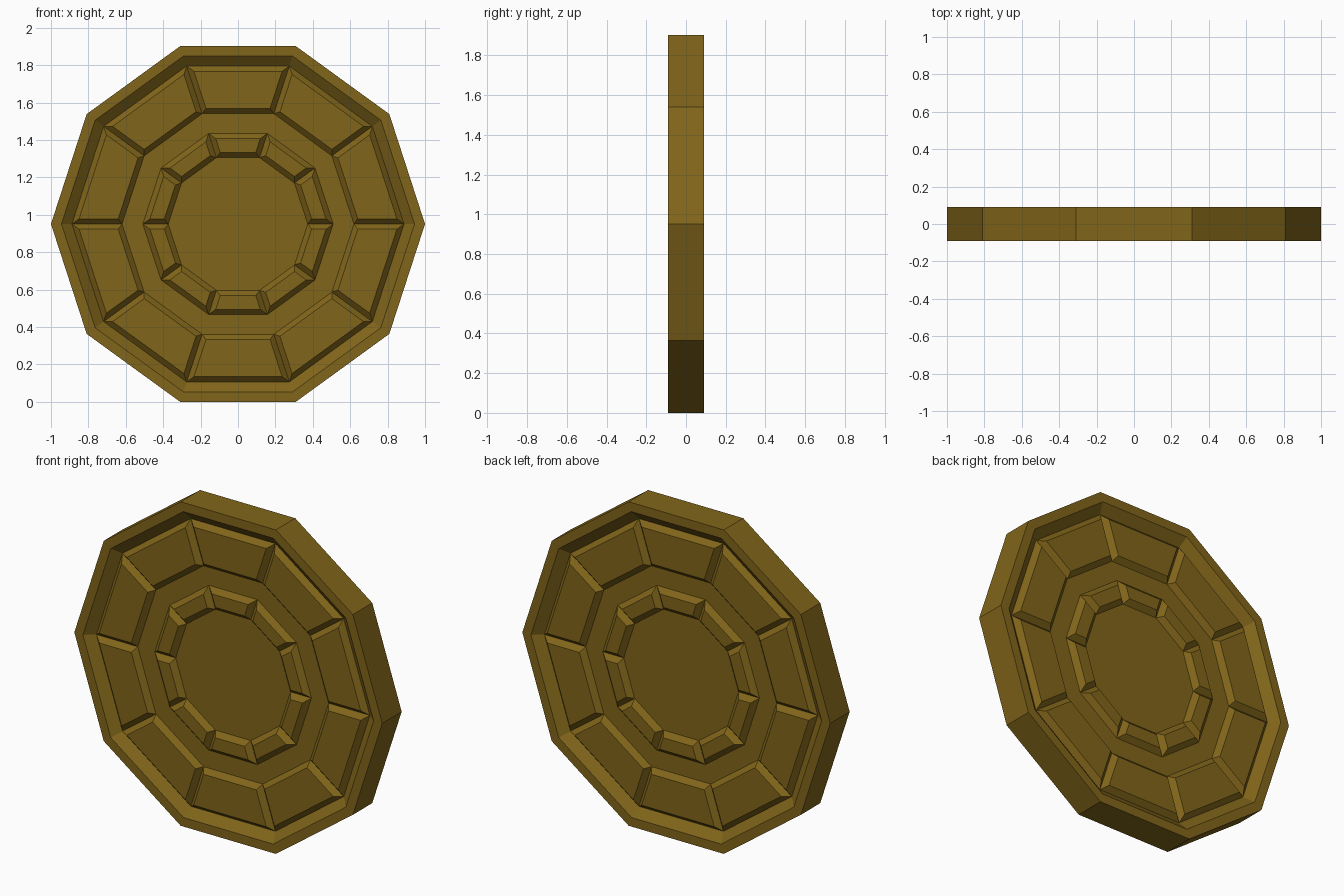
import bpy, bmesh, math

if "Cube" in bpy.data.objects:
    bpy.data.objects.remove(bpy.data.objects["Cube"])

SIDES = 10
CZ = math.cos(math.radians(18))   # centre height so the flat bottom edge sits on z = 0
# (corner radius, y offset from the middle plane) of each ring, from the rim inwards
PROFILE = [(1.0, 0.09), (0.944, 0.09), (0.888, 0.045), (0.62, 0.045),
           (0.509, 0.045), (0.373, 0.045)]
PANEL_BANDS = (2, 4)              # bands whose segments become raised panels

bm = bmesh.new()


def ring(radius, y):
    return [bm.verts.new((radius * math.cos(math.tau * i / SIDES), y,
                          CZ + radius * math.sin(math.tau * i / SIDES)))
            for i in range(SIDES)]


def bridge(a, b):
    return [bm.faces.new((a[i], a[(i + 1) % SIDES], b[(i + 1) % SIDES], b[i]))
            for i in range(SIDES)]


# front and back faces: stepped rings and a flat centre
panels, rims = [], []
for side in (-1, 1):
    loops = [ring(r, side * y) for r, y in PROFILE]
    rims.append(loops[0])
    for k in range(len(loops) - 1):
        band = bridge(loops[k], loops[k + 1])
        if k in PANEL_BANDS:
            panels += band
    bm.faces.new(loops[-1])

# outer wall
bridge(*rims)
bmesh.ops.recalc_face_normals(bm, faces=bm.faces)

# raised panels with sloping edges
bmesh.ops.inset_individual(bm, faces=panels, thickness=0.028, depth=0.03,
                           use_even_offset=True)

mesh = bpy.data.meshes.new("panelled_disc")
bm.to_mesh(mesh)
bm.free()
disc = bpy.data.objects.new("panelled_disc", mesh)
bpy.context.collection.objects.link(disc)

mat = bpy.data.materials.new("bronze")
mat.diffuse_color = (0.22, 0.13, 0.01, 1)
mat.use_nodes = True
mat.node_tree.nodes["Principled BSDF"].inputs["Base Color"].default_value = mat.diffuse_color
mesh.materials.append(mat)
